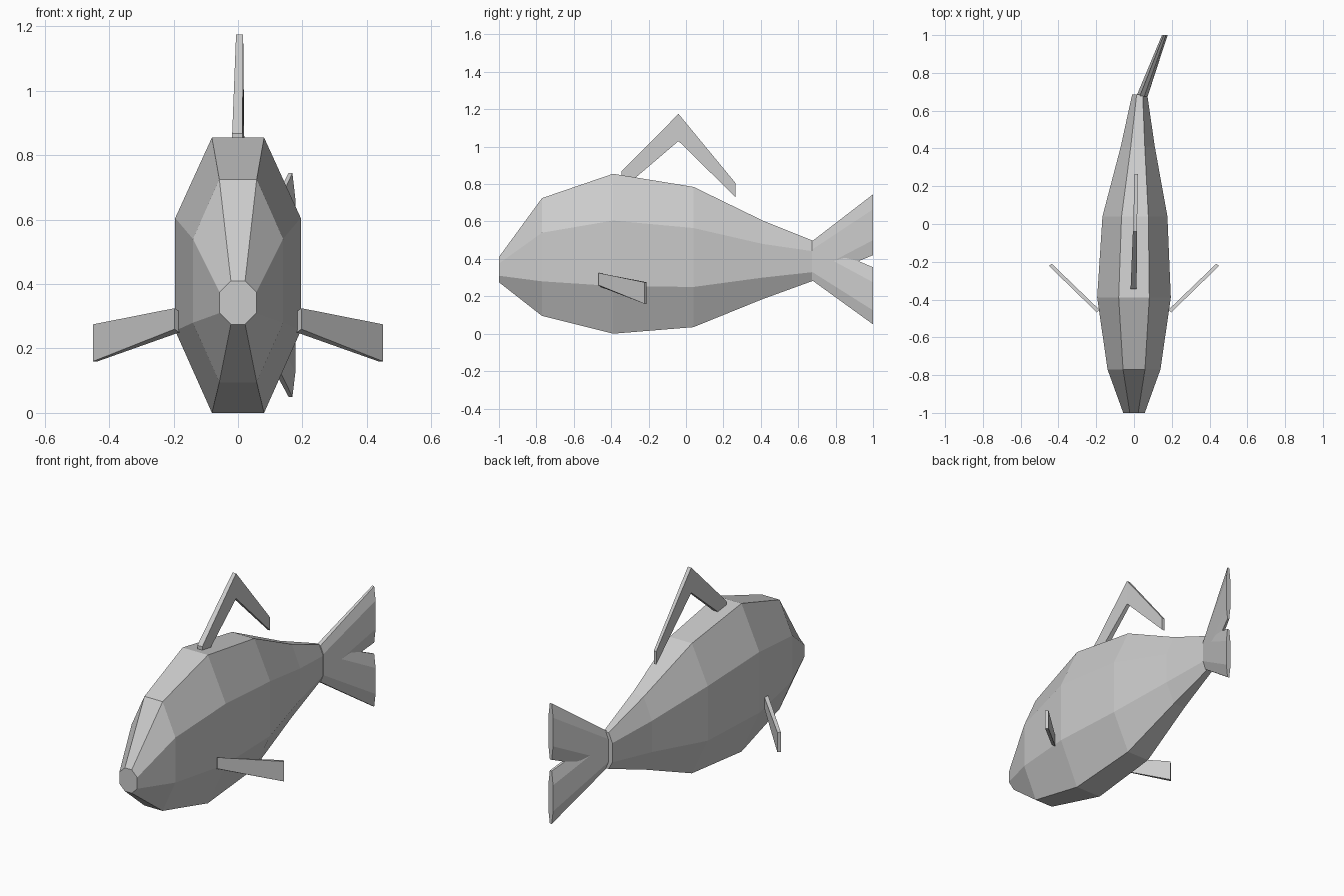
import bpy

cube = bpy.data.objects.get("Cube")
if cube:
    bpy.data.objects.remove(cube, do_unlink=True)

grey = bpy.data.materials.new("plain grey")
grey.use_nodes = True
grey.diffuse_color = (0.6, 0.6, 0.6, 1)
grey.node_tree.nodes["Principled BSDF"].inputs["Base Color"].default_value = (0.6, 0.6, 0.6, 1)


def loft(name, rings):
    """Skin a row of matching rings and cap both ends."""
    n = len(rings[0])
    verts = [p for ring in rings for p in ring]
    faces = [tuple(range(n))[::-1], tuple(range(len(verts) - n, len(verts)))]
    for r in range(len(rings) - 1):
        for i in range(n):
            a, b = r * n + i, r * n + (i + 1) % n
            faces.append((a, b, b + n, a + n))
    mesh = bpy.data.meshes.new(name)
    mesh.from_pydata(verts, [], faces)
    mesh.materials.append(grey)
    obj = bpy.data.objects.new(name, mesh)
    bpy.context.collection.objects.link(obj)
    # make every face point outward
    bpy.context.view_layer.objects.active = obj
    obj.select_set(True)
    bpy.ops.object.mode_set(mode="EDIT")
    bpy.ops.mesh.select_all(action="SELECT")
    bpy.ops.mesh.normals_make_consistent(inside=False)
    bpy.ops.object.mode_set(mode="OBJECT")
    obj.select_set(False)
    return obj


def octagon(y, cx, side, cap, bottom, low, high, top):
    """Eight-sided section: half widths at the sides and caps, then four heights."""
    return [(cx + cap, y, bottom), (cx + side, y, low), (cx + side, y, high),
            (cx + cap, y, top), (cx - cap, y, top), (cx - side, y, high),
            (cx - side, y, low), (cx - cap, y, bottom)]


# Body, from snout to tail root, curving slightly to its left
loft("body", [
    octagon(-1.0, 0.0, 0.057, 0.022, 0.275, 0.31, 0.375, 0.41),
    octagon(-0.77, 0.0, 0.14, 0.058, 0.095, 0.28, 0.54, 0.725),
    octagon(-0.39, 0.0, 0.195, 0.081, 0.0, 0.255, 0.605, 0.855),
    octagon(0.04, 0.005, 0.172, 0.071, 0.035, 0.25, 0.565, 0.785),
    octagon(0.41, 0.02, 0.09, 0.037, 0.185, 0.30, 0.48, 0.605),
    octagon(0.685, 0.03, 0.04, 0.016, 0.285, 0.33, 0.44, 0.495),
])

# Two crossing tail lobes that share one root section
root = octagon(0.675, 0.042, 0.03, 0.012, 0.285, 0.33, 0.45, 0.495)
loft("upper_tail_lobe", [root, octagon(1.0, 0.163, 0.015, 0.006, 0.42, 0.50, 0.665, 0.745)])
loft("lower_tail_lobe", [root, octagon(1.0, 0.163, 0.015, 0.006, 0.05, 0.125, 0.275, 0.355)])


def slab(y, cx, half, low, high):
    return [(cx - half, y, low), (cx + half, y, low), (cx + half, y, high), (cx - half, y, high)]


# Back fin: a bent strip rising from the back and trailing free
loft("back_fin", [slab(-0.345, -0.002, 0.016, 0.77, 0.868),
                  slab(-0.04, 0.005, 0.011, 1.03, 1.175),
                  slab(0.265, 0.012, 0.008, 0.73, 0.805)])

# Side fins: thin blades swept back and down
for name, s in (("left_side_fin", 1), ("right_side_fin", -1)):
    loft(name, [
        [(s * 0.182, -0.455, 0.25), (s * 0.197, -0.468, 0.26),
         (s * 0.197, -0.468, 0.325), (s * 0.182, -0.455, 0.315)],
        [(s * 0.436, -0.21, 0.16), (s * 0.45, -0.222, 0.16),
         (s * 0.45, -0.222, 0.275), (s * 0.436, -0.21, 0.275)],
    ])
